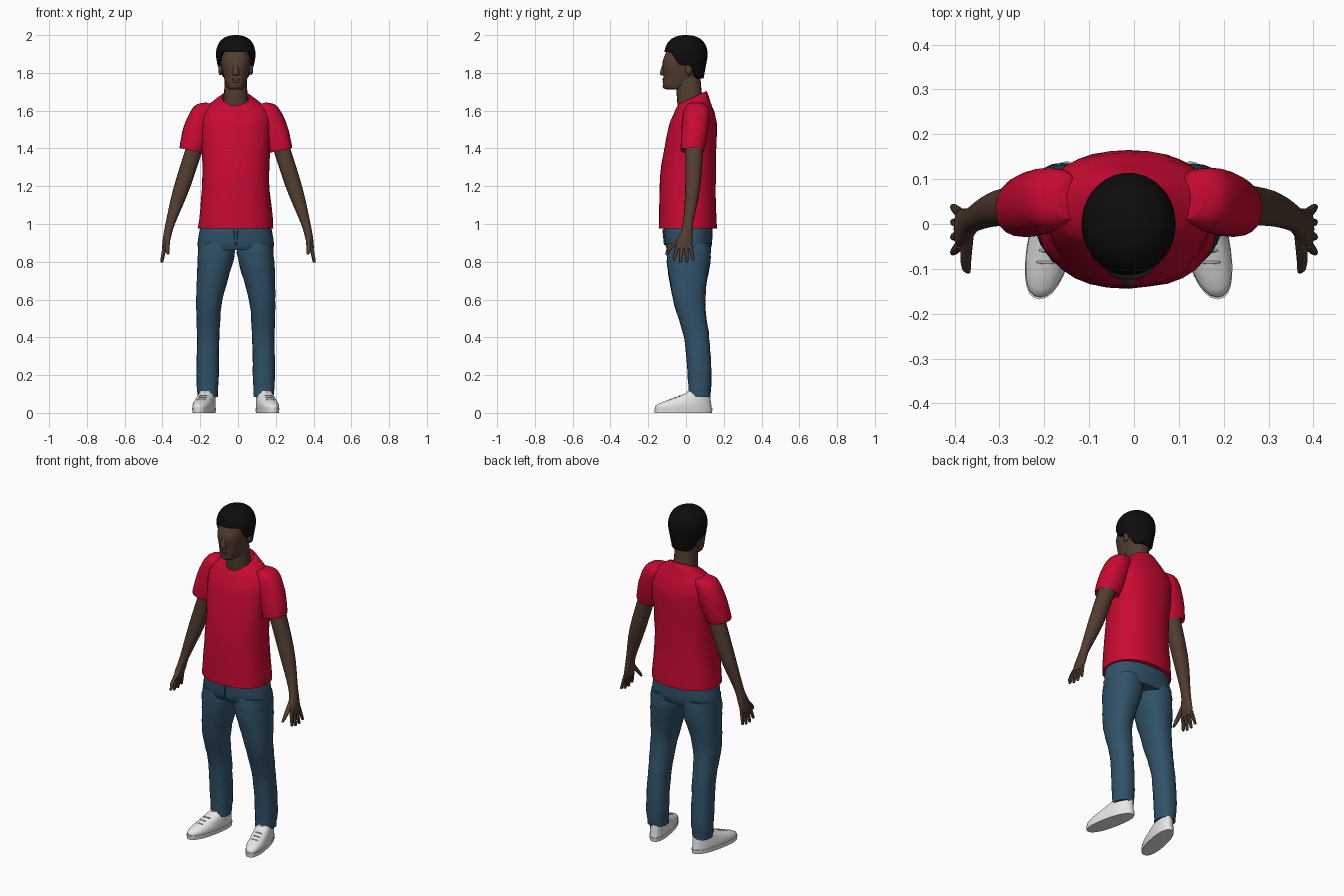
import bpy, bmesh, random
from math import cos, sin, pi, radians, copysign
from mathutils import Matrix, Vector

random.seed(4)
if "Cube" in bpy.data.objects:
    bpy.data.objects.remove(bpy.data.objects["Cube"])
MIDDLE = -.012  # body centre line


def material(name, red, green, blue):
    mat = bpy.data.materials.new(name)
    mat.use_nodes = True
    mat.diffuse_color = (red, green, blue, 1)
    mat.node_tree.nodes["Principled BSDF"].inputs["Base Color"].default_value = (red, green, blue, 1)
    return mat


SKIN = material("brown skin", .085, .047, .03)
COTTON = material("red cotton", .58, .003, .03)
DENIM = material("blue denim", .03, .085, .14)
HAIR = material("black hair", .004, .004, .004)
LEATHER = material("white leather", .8, .8, .8)
LACE = material("grey lace", .45, .45, .45)


def finish(bm, name, mat):
    bmesh.ops.recalc_face_normals(bm, faces=bm.faces)
    mesh = bpy.data.meshes.new(name)
    bm.to_mesh(mesh)
    bm.free()
    mesh.materials.append(mat)
    part = bpy.data.objects.new(name, mesh)
    bpy.context.collection.objects.link(part)
    bpy.ops.object.select_all(action='DESELECT')
    part.select_set(True)
    bpy.context.view_layer.objects.active = part
    bpy.ops.object.shade_smooth_by_angle(angle=radians(45))


def bridge(rows, name, mat):
    """Join closed rows of points and cap both ends."""
    bm = bmesh.new()
    loops = [[bm.verts.new(point) for point in row] for row in rows]
    for low, high in zip(loops, loops[1:]):
        for i in range(len(low)):
            bm.faces.new((low[i - 1], low[i], high[i], high[i - 1]))
    bm.faces.new(loops[0])
    bm.faces.new(loops[-1])
    finish(bm, name, mat)


def ring(z, wide, deep, x=0, y=0, roll=0, pitch=0):
    """Cross-section: centre, half width, half depth and tilts."""
    return Vector((x, y, z, wide, deep, roll, pitch))


def spline(rings, steps):
    """Smooth all ring values along the loft."""
    ends = [rings[0], *rings, rings[-1]]
    for before, start, stop, after in zip(ends, ends[1:], ends[2:], ends[3:]):
        for k in range(steps):
            t = k / steps
            leave, arrive = (stop - before) / 2, (after - start) / 2
            gap = stop - start
            yield start + t * (leave + t * (3 * gap - 2 * leave - arrive + t * (leave + arrive - 2 * gap)))
    yield rings[-1]


def loft(name, mat, *rings, side=1, middle=MIDDLE, count=20, power=2.3, steps=4, folds=0, turn=0):
    rows = []
    for x, y, z, wide, deep, roll, pitch in spline(rings, steps):
        row = []
        for i in range(count):
            angle = 2 * pi * i / count
            across, along = (copysign(abs(f) ** (2 / power), f) for f in (cos(angle), sin(angle)))
            crease = 1 + random.uniform(-folds, folds)
            u, v = across * wide * crease, along * deep * crease
            row.append((middle + side * (x + u * cos(roll) - turn * (y + v)),
                        y + v, z + u * sin(roll) + pitch * v))
        rows.append(row)
    bridge(rows, name, mat)


def ball(name, mat, place, size):
    bm = bmesh.new()
    bmesh.ops.create_icosphere(bm, subdivisions=2, radius=1,
                               matrix=Matrix.Translation(place) @ Matrix.Diagonal((*size, 1)))
    finish(bm, name, mat)


# Shirt body, ending in a sloped round neckline
loft("shirt_body", COTTON,
     ring(z=.975, wide=.2, deep=.153, y=.01),
     ring(z=1.25, wide=.177, deep=.147, y=.01),
     ring(z=1.5, wide=.187, deep=.13, y=.034),
     ring(z=1.58, wide=.18, deep=.11, y=.043),
     ring(z=1.63, wide=.145, deep=.09, y=.043, pitch=.1),
     ring(z=1.67, wide=.08, deep=.073, y=.036, pitch=.45),
     ring(z=1.655, wide=.07, deep=.066, y=.036, pitch=.45), count=32, folds=.012)

# Head with jaw, brow and skull
loft("head", SKIN,
     ring(z=1.712, wide=.03, deep=.045, y=-.055),
     ring(z=1.725, wide=.046, deep=.076, y=-.045),
     ring(z=1.79, wide=.067, deep=.1, y=-.02),
     ring(z=1.86, wide=.079, deep=.11, y=-.014),
     ring(z=1.95, wide=.07, deep=.085), count=24)
loft("neck", SKIN,
     ring(z=1.6, wide=.085, deep=.075, y=.035),
     ring(z=1.66, wide=.065, deep=.066, y=.02, pitch=.3),
     ring(z=1.78, wide=.058, deep=.066, y=.01))
loft("nose", SKIN,
     ring(z=1.785, wide=.01, deep=.01, y=-.112),
     ring(z=1.797, wide=.019, deep=.021, y=-.118),
     ring(z=1.86, wide=.008, deep=.01, y=-.11), count=10)
for part, z in (("upper_lip", 1.766), ("lower_lip", 1.754)):
    ball(part, SKIN, (MIDDLE, -.112, z), (.025, .013, .007))
ball("chin", SKIN, (MIDDLE, -.105, 1.728), (.025, .02, .014))


def ease(start, stop, value):
    t = min(max((value - start) / (stop - start), 0), 1)
    return t * t * (3 - 2 * t)


# Hair cap: high over the brow, lower at the temples, lowest at the nape
def hair_row(rise, inset, top=2, crown=1.89, count=40):
    row = []
    for i in range(count):
        angle = 2 * pi * i / count
        x, y = .105 * cos(angle), .115 * sin(angle)
        edge = 1.91 - .07 * ease(-.085, -.035, y) - .07 * ease(.01, .09, y)
        z = edge + (top - edge) * rise
        if z > crown:
            spread = max(1 - ((z - crown) / (top - crown)) ** 2.4, .002) ** .42
        else:
            spread = 1 - 1.6 * (crown - z)
        row.append((MIDDLE + x * spread * inset, y * spread * inset, z))
    return row


levels = 12
bridge([hair_row(0, inset=.7)] + [hair_row(sin(k / levels * pi / 2), inset=1) for k in range(levels + 1)],
       "hair", HAIR)

# Trouser seat and fly
loft("trouser_seat", DENIM,
     ring(z=1, wide=.185, deep=.13, y=.01),
     ring(z=.9, wide=.202, deep=.125, y=.013),
     ring(z=.862, wide=.196, deep=.112, y=.015), count=32)
loft("trouser_fly", DENIM,
     ring(z=.89, wide=.006, deep=.006, y=-.111),
     ring(z=.97, wide=.012, deep=.006, y=-.119), count=8)

for name, side in (("left", 1), ("right", -1)):
    ball(name + "_ear", SKIN, (MIDDLE + side * .081, .015, 1.82), (.012, .02, .033))

    loft(name + "_sleeve", COTTON,
         ring(z=1.632, wide=.035, deep=.045, x=.125, y=.055, roll=.35),
         ring(z=1.6, wide=.06, deep=.068, x=.165, y=.057, roll=.4),
         ring(z=1.5, wide=.073, deep=.072, x=.203, y=.048, roll=.28),
         ring(z=1.395, wide=.065, deep=.064, x=.234, y=.035, roll=.22),
         ring(z=1.4, wide=.056, deep=.056, x=.232, y=.036, roll=.22), side=side, folds=.015)

    # Arm tapers to the wrist, then widens into the palm
    loft(name + "_arm", SKIN,
         ring(z=1.48, wide=.046, deep=.05, x=.205, y=.045),
         ring(z=1.2, wide=.044, deep=.04, x=.295, y=.036),
         ring(z=1, wide=.025, deep=.027, x=.359, y=.01),
         ring(z=.92, wide=.02, deep=.041, x=.378, y=-.006),
         ring(z=.87, wide=.012, deep=.042, x=.39, y=-.012), side=side, middle=0, count=16)

    # Fingers fan out from the knuckles to spread tips
    for k, finger in enumerate(("index", "middle", "ring", "little")):
        root, tip = .022 * k - .044, .033 * k - .062
        drop = .8 + .01 * abs(k - 1.5)
        loft(f"{name}_{finger}_finger", SKIN,
             ring(z=.89, wide=.011, deep=.012, x=.386, y=root),
             ring(z=drop, wide=.008, deep=.008, x=.402, y=tip),
             ring(z=drop - .008, wide=.004, deep=.004, x=.402, y=tip), side=side, middle=0, count=8)
    loft(name + "_thumb", SKIN,
         ring(z=.94, wide=.014, deep=.022, x=.37, y=-.012),
         ring(z=.87, wide=.012, deep=.016, x=.375, y=-.083, pitch=.3),
         ring(z=.838, wide=.006, deep=.007, x=.37, y=-.104), side=side, middle=0, count=10)

    loft(name + "_trouser_leg", DENIM,
         ring(z=.9, wide=.097, deep=.115, x=.1, y=.015),
         ring(z=.8, wide=.095, deep=.115, x=.109, y=.014),
         ring(z=.6, wide=.07, deep=.085, x=.14, y=.016),
         ring(z=.4, wide=.059, deep=.067, x=.146, y=.056),
         ring(z=.2, wide=.059, deep=.063, x=.149, y=.072),
         ring(z=.085, wide=.053, deep=.058, x=.148, y=.07), side=side, steps=6, folds=.025)

    # Shoes turn slightly outward
    loft(name + "_shoe_sole", LEATHER,
         ring(z=0, wide=.051, deep=.152, x=.165, y=-.014),
         ring(z=.024, wide=.053, deep=.154, x=.165, y=-.014), side=side, count=28, turn=.2)
    loft(name + "_shoe_upper", LEATHER,
         ring(z=.022, wide=.051, deep=.15, x=.165, y=-.013),
         ring(z=.048, wide=.051, deep=.14, x=.165, y=-.007),
         ring(z=.1, wide=.042, deep=.068, x=.163, y=.058),
         ring(z=.115, wide=.036, deep=.055, x=.162, y=.062), side=side, count=28, turn=.2)
    for k in range(3):
        ball(f"{name}_lace_{k + 1}", LACE,
             (MIDDLE + side * (.182 - .005 * k), .026 * k - .085, .069 + .01 * k), (.024, .005, .005))
